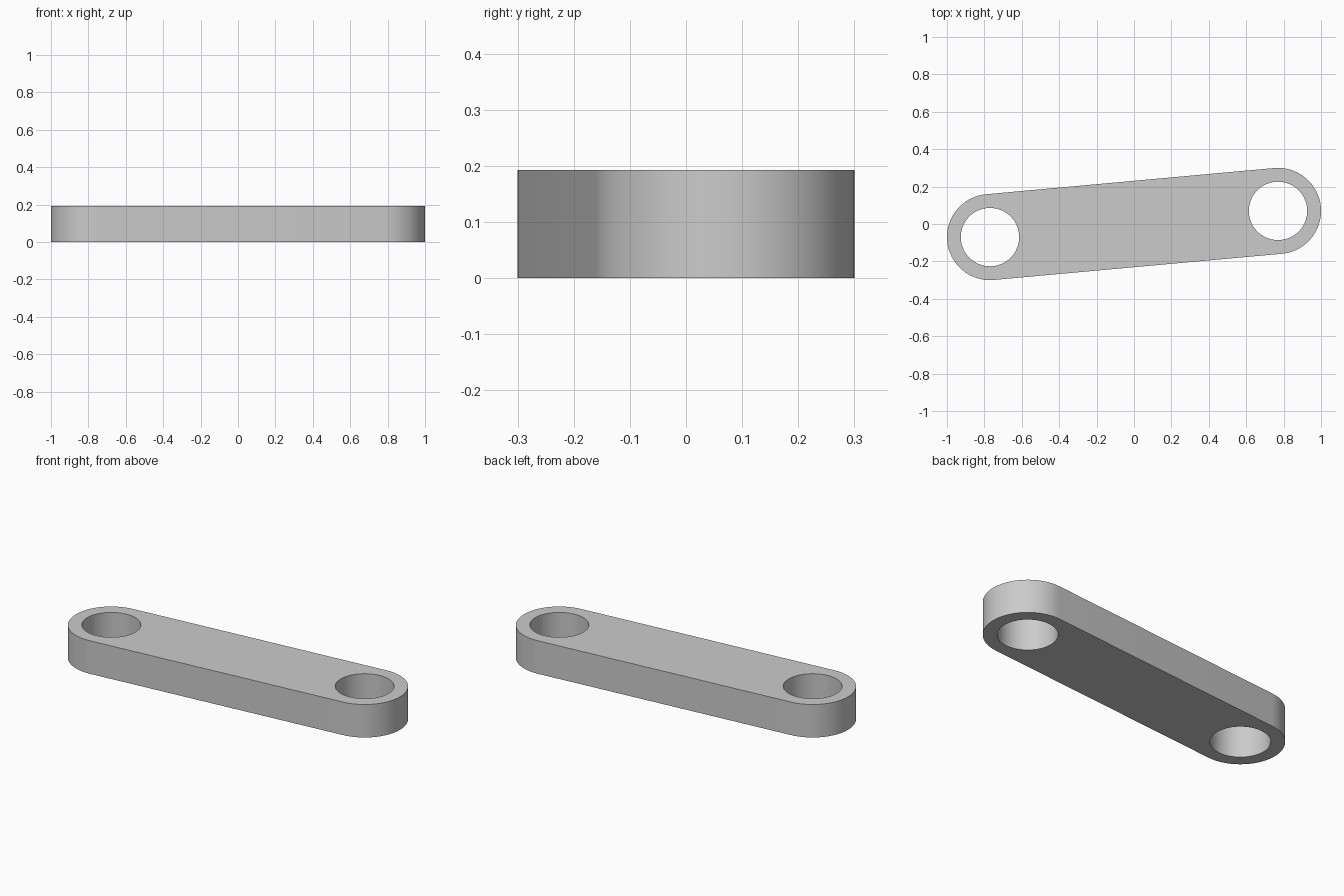
import bpy
import bmesh
from math import atan2, cos, hypot, pi, sin
from mathutils import Vector

cube = bpy.data.objects.get("Cube")
if cube:
    bpy.data.objects.remove(cube, do_unlink=True)

# Link dimensions
END = Vector((0.77, 0.07, 0))
OUTER, BORE, HEIGHT = 0.23, 0.156, 0.193
SEGMENTS = 64
tilt = atan2(END.y, END.x)

grey = bpy.data.materials.new("light_grey")
grey.use_nodes = True
colour = (0.6, 0.6, 0.6, 1)
grey.diffuse_color = colour
grey.node_tree.nodes["Principled BSDF"].inputs["Base Color"].default_value = colour


def arc(centre, radius, start, sweep, count):
    """Evenly spaced points along an arc."""
    return [centre + radius * Vector((cos(start + sweep * i / count),
                                      sin(start + sweep * i / count), 0))
            for i in range(count + 1)]


def add_loop(bm, points):
    """Closed loop of edges through the points."""
    verts = [bm.verts.new(p) for p in points]
    return [bm.edges.new((v, verts[i - 1])) for i, v in enumerate(verts)]


bm = bmesh.new()

# Stadium outline: a half circle round each end
half = SEGMENTS // 2
outline = (arc(END, OUTER, tilt - pi / 2, pi, half)
           + arc(-END, OUTER, tilt + pi / 2, pi, half))
edges = add_loop(bm, outline)

# Round bore through each end
for centre in (END, -END):
    edges += add_loop(bm, arc(centre, BORE, 0, 2 * pi, SEGMENTS)[:-1])

# Fill the plate and raise it to full thickness
bmesh.ops.triangle_fill(bm, use_beauty=True, edges=edges, normal=(0, 0, 1))
raised = bmesh.ops.extrude_face_region(bm, geom=bm.faces[:], use_keep_orig=True)
top = [v for v in raised["geom"] if isinstance(v, bmesh.types.BMVert)]
bmesh.ops.translate(bm, verts=top, vec=(0, 0, HEIGHT))
bmesh.ops.recalc_face_normals(bm, faces=bm.faces[:])

mesh = bpy.data.meshes.new("link_arm")
bm.to_mesh(mesh)
bm.free()
mesh.materials.append(grey)
link = bpy.data.objects.new("link_arm", mesh)
bpy.context.collection.objects.link(link)

# Smooth curved walls, crisp rims
bpy.ops.object.select_all(action="DESELECT")
link.select_set(True)
bpy.context.view_layer.objects.active = link
bpy.ops.object.shade_smooth_by_angle(angle=pi / 6)
